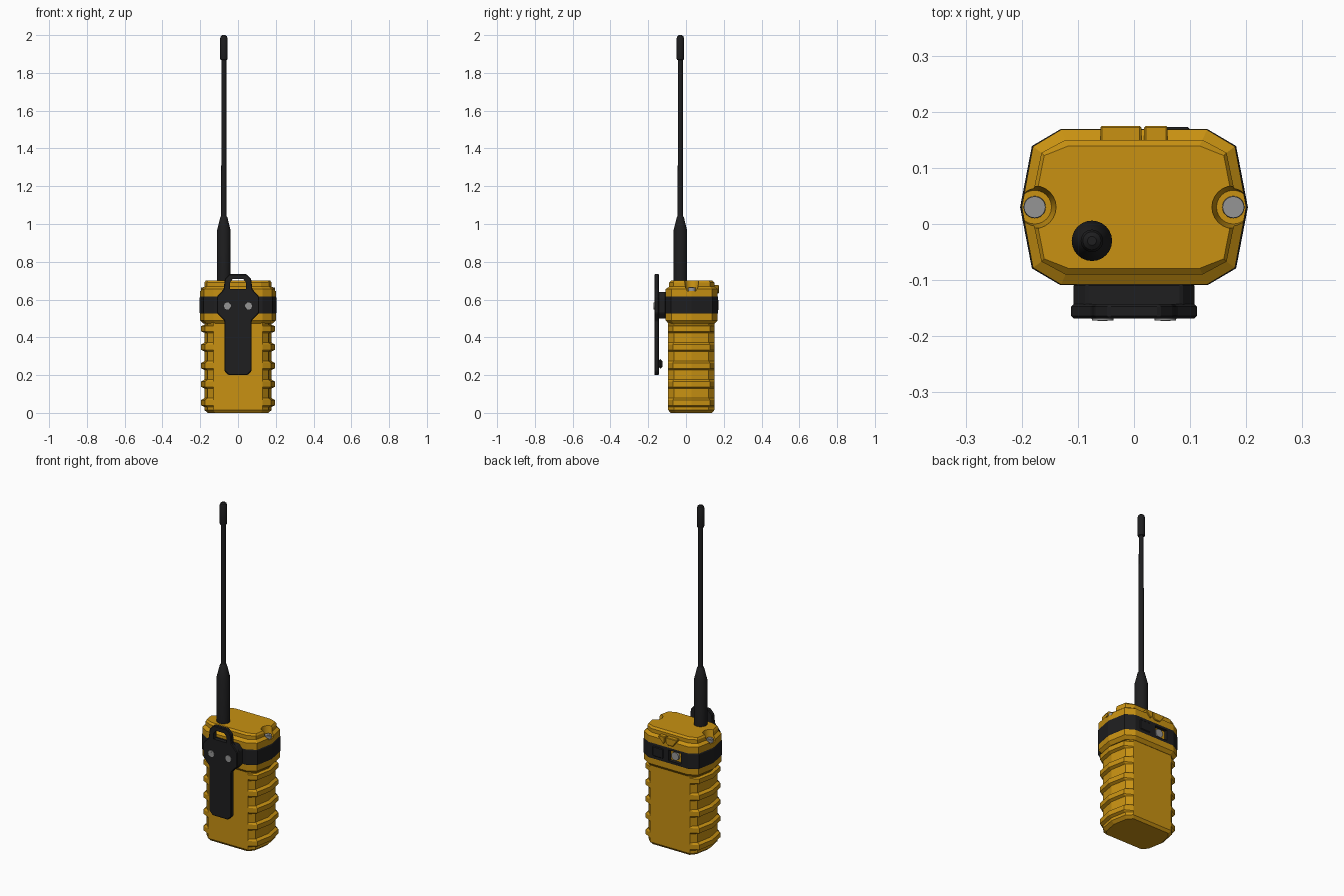
import bpy, bmesh, math
from mathutils import Matrix, Vector

if "Cube" in bpy.data.objects:
    bpy.data.objects.remove(bpy.data.objects["Cube"])


def material(name, rgb):
    m = bpy.data.materials.new(name)
    m.diffuse_color = (*rgb, 1)
    m.use_nodes = True
    m.node_tree.nodes["Principled BSDF"].inputs["Base Color"].default_value = m.diffuse_color
    return m


YELLOW = material("amber_plastic", (0.58, 0.285, 0.006))
BLACK = material("black_rubber", (0.013, 0.013, 0.014))
GREY = material("grey_steel", (0.30, 0.30, 0.30))


def finish(name, bm, mat, smooth=False):
    me = bpy.data.meshes.new(name)
    bm.to_mesh(me)
    bm.free()
    ob = bpy.data.objects.new(name, me)
    bpy.context.collection.objects.link(ob)
    if mat:
        me.materials.append(mat)
    if smooth:
        bpy.ops.object.select_all(action='DESELECT')
        ob.select_set(True)
        bpy.context.view_layer.objects.active = ob
        bpy.ops.object.shade_smooth_by_angle(angle=math.radians(30))
    return ob


def outline(a, b, c, e, d):
    """Ten-sided case cross-section with pointed sides."""
    return [(a, 0), (b, c), (e, d), (-e, d), (-b, c),
            (-a, 0), (-b, -c), (-e, -d), (e, -d), (b, -c)]


def loft(name, rings, mat, cy=0.03, skip=None, smooth=False):
    """Joins (z, points) rings into a closed solid; skip(side, z) leaves openings."""
    bm = bmesh.new()
    rows = [[bm.verts.new((x, y + cy, z)) for x, y in pts] for z, pts in rings]
    n = len(rows[0])
    for k in range(len(rows) - 1):
        zm = (rings[k][0] + rings[k + 1][0]) / 2
        for i in range(n):
            if skip and skip(i, zm):
                continue
            j = (i + 1) % n
            bm.faces.new((rows[k][i], rows[k][j], rows[k + 1][j], rows[k + 1][i]))
    bm.faces.new(rows[0][::-1])
    bm.faces.new(rows[-1])
    return finish(name, bm, mat, smooth)


def prism(name, pts, y0, y1, mat, bevel=0.0):
    """Extrudes an x-z profile along y."""
    bm = bmesh.new()
    f = bm.faces.new([bm.verts.new((x, y0, z)) for x, z in pts])
    r = bmesh.ops.extrude_face_region(bm, geom=[f])
    bmesh.ops.translate(bm, vec=(0, y1 - y0, 0),
                        verts=[v for v in r['geom'] if isinstance(v, bmesh.types.BMVert)])
    bmesh.ops.recalc_face_normals(bm, faces=bm.faces)
    if bevel:
        bmesh.ops.bevel(bm, geom=bm.edges[:], offset=bevel, segments=1, affect='EDGES')
    return finish(name, bm, mat)


def rect(x0, x1, z0, z1):
    return [(x0, z0), (x1, z0), (x1, z1), (x0, z1)]


def cylinder(name, loc, r1, r2, h, mat, axis='Z', n=24):
    bm = bmesh.new()
    m = Matrix.Translation(loc)
    if axis == 'Y':
        m = m @ Matrix.Rotation(math.pi / 2, 4, 'X')   # top end faces the front
    bmesh.ops.create_cone(bm, cap_ends=True, segments=n, radius1=r1, radius2=r2,
                          depth=h, matrix=m)
    return finish(name, bm, mat, n > 8)


def cut(ob, cutter):
    """Subtracts the cutter and removes it."""
    mod = ob.modifiers.new("cut", 'BOOLEAN')
    mod.operation, mod.solver, mod.object = 'DIFFERENCE', 'EXACT', cutter
    bpy.context.view_layer.update()
    dg = bpy.context.evaluated_depsgraph_get()
    me = bpy.data.meshes.new_from_object(ob.evaluated_get(dg))
    ob.modifiers.clear()
    ob.data = me
    bpy.data.objects.remove(cutter)


# Lower case: side ridges, flat front and back left open for the lattice panels
CY, PZ0, PZ1, PX, D = 0.028, 0.03, 0.465, 0.13, 0.122
ridge = outline(0.195, 0.176, 0.098, PX, D)
groove = outline(0.178, 0.161, 0.092, PX, D)
foot = outline(0.16, 0.145, 0.08, 0.12, 0.11)
rings = [(0, foot), (0.015, groove), (PZ0 - 0.004, groove), (PZ0, groove)]
for k in range(5):
    z = 0.054 + 0.098 * k
    rings += [(z - 0.022, groove), (z - 0.014, ridge), (z + 0.014, ridge)]
    if k < 4:
        rings.append((z + 0.024, groove))
rings += [(PZ1, groove), (0.49, groove)]
loft("lower_case", rings, YELLOW, CY, lambda i, z: i in (2, 7) and PZ0 < z < PZ1)


# Triangular lattice panels
def lattice(name, turn):
    bm = bmesh.new()
    cols, rows = 4, 4
    p = (PZ1 - PZ0) / rows

    def column(j):
        x = -PX + 2 * PX * j / cols
        zs = [PZ0 + p * k for k in range(rows + 1)]
        if j % 2:
            zs = [PZ0] + [PZ0 + p * (k + 0.5) for k in range(rows)] + [PZ1]
        return [bm.verts.new((x, -D, z)) for z in zs]

    lines = [column(j) for j in range(cols + 1)]
    for l, r in zip(lines, lines[1:]):
        a = b = 0
        while a < len(l) - 1 or b < len(r) - 1:
            up_left = b == len(r) - 1 or (a < len(l) - 1 and l[a + 1].co.z < r[b + 1].co.z)
            if up_left:
                bm.faces.new((l[a], r[b], l[a + 1]))
                a += 1
            else:
                bm.faces.new((l[a], r[b], r[b + 1]))
                b += 1
    bmesh.ops.inset_individual(bm, faces=bm.faces[:], thickness=0.007, depth=-0.012,
                               use_even_offset=True)
    bm.transform(Matrix.Translation((0, CY, 0)) @ Matrix.Rotation(turn, 4, 'Z'))
    finish(name, bm, YELLOW)


lattice("front_lattice", 0)
lattice("back_lattice", math.pi)

# Collar, rubber band and lid
full = outline(0.2, 0.18, 0.108, 0.13, 0.138)
slim = outline(0.182, 0.165, 0.096, 0.12, 0.122)
loft("collar", [(0.472, slim), (0.49, full), (0.525, full)], YELLOW)
band_line = outline(0.203, 0.182, 0.109, 0.131, 0.139)
band = loft("rubber_band", [(0.525, full), (0.53, band_line), (0.61, band_line), (0.616, full)],
            BLACK)
step = outline(0.185, 0.165, 0.097, 0.122, 0.12)
top = outline(0.178, 0.16, 0.092, 0.117, 0.109)
lid = loft("lid", [(0.616, full), (0.655, full), (0.668, step), (0.69, step), (0.70, top)], YELLOW)
for s in (-1, 1):
    cut(lid, cylinder("notch", (s * 0.177, 0.03, 0.685), 0.03, 0.042, 0.08, YELLOW))
    cylinder("lid_screw", (s * 0.177, 0.03, 0.652), 0.02, 0.019, 0.024, GREY)
    cylinder("screw_socket", (s * 0.177, 0.03, 0.6645), 0.011, 0.011, 0.003, GREY, n=6)

# Window and plug on the back of the band
cut(band, prism("window", rect(-0.085, -0.005, 0.54, 0.602), 0.145, 0.2, BLACK))
prism("window_plate", rect(-0.085, -0.005, 0.54, 0.602), 0.143, 0.149, YELLOW)
cylinder("window_button", (-0.04, 0.154, 0.571), 0.024, 0.024, 0.014, GREY, 'Y')
prism("band_plug", rect(0.03, 0.1, 0.542, 0.6), 0.16, 0.173, BLACK, 0.004)

# Latch blocks on the back of the lid
prism("latch_wide", [(-0.06, 0.665), (-0.035, 0.632), (0.0, 0.632), (0.013, 0.645),
                     (0.013, 0.676), (-0.06, 0.676)], 0.14, 0.175, YELLOW, 0.003)
prism("latch_narrow", [(0.018, 0.645), (0.03, 0.632), (0.06, 0.665), (0.06, 0.676),
                       (0.018, 0.676)], 0.14, 0.175, YELLOW, 0.003)

# Belt clip with a lanyard loop
half = [(0.05, 0.2), (0.072, 0.222), (0.072, 0.487), (0.112, 0.53), (0.112, 0.615),
        (0.076, 0.655), (0.07, 0.708), (0.045, 0.735)]
clip = prism("belt_clip", half + [(-x, z) for x, z in half[::-1]], -0.168, -0.143, BLACK, 0.004)
cut(clip, prism("loop_hole", [(-0.042, 0.655), (0.042, 0.655), (0.042, 0.69), (0.028, 0.708),
                              (-0.028, 0.708), (-0.042, 0.69)], -0.2, -0.1, BLACK))
prism("clip_mount", [(-0.085, 0.5), (0.085, 0.5), (0.108, 0.53), (0.108, 0.61), (0.085, 0.64),
                     (-0.085, 0.64), (-0.108, 0.61), (-0.108, 0.53)], -0.148, -0.106, BLACK, 0.004)
prism("clip_tooth", rect(-0.065, 0.065, 0.235, 0.285), -0.146, -0.125, BLACK, 0.01)
for s in (-1, 1):
    cylinder("clip_screw", (s * 0.056, -0.167, 0.566), 0.02, 0.019, 0.01, GREY, 'Y')
    cylinder("clip_socket", (s * 0.056, -0.1722, 0.566), 0.01, 0.01, 0.001, GREY, 'Y', 6)


# Antenna, turned from a radius profile
def circle(r, n=24):
    return [(-0.075 + r * math.cos(2 * math.pi * i / n), r * math.sin(2 * math.pi * i / n))
            for i in range(n)]


profile = [(0.695, 0.036), (0.965, 0.036), (1.035, 0.019), (1.042, 0.014), (1.868, 0.013),
           (1.87, 0.018), (1.876, 0.02), (1.982, 0.02), (1.994, 0.016), (2.0, 0.008)]
loft("antenna", [(z, circle(r)) for z, r in profile], BLACK, -0.03, smooth=True)
